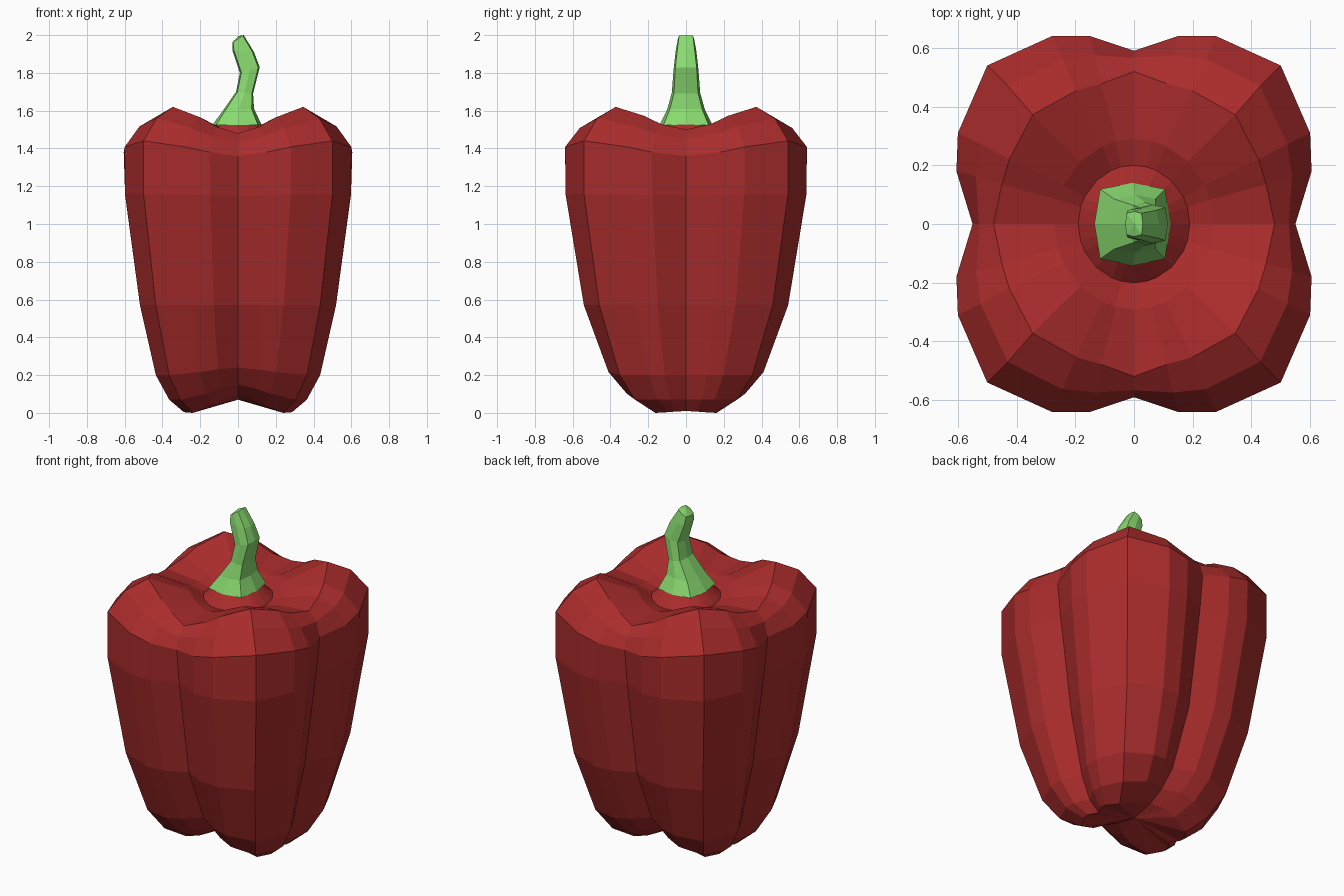
import bpy, math

if "Cube" in bpy.data.objects:
    bpy.data.objects.remove(bpy.data.objects["Cube"])


def make(name, rings, caps, color):
    """Skin a stack of equal-length vertex rings; caps are apex points (bottom, top)."""
    n = len(rings[0])
    verts = [p for r in rings for p in r] + list(caps)
    faces = []
    for k in range(len(rings) - 1):
        for i in range(n):
            j = (i + 1) % n
            faces.append((k * n + i, k * n + j, (k + 1) * n + j, (k + 1) * n + i))
    lo, hi, last = len(verts) - 2, len(verts) - 1, (len(rings) - 1) * n
    for i in range(n):
        j = (i + 1) % n
        faces.append((lo, j, i))
        faces.append((hi, last + i, last + j))
    me = bpy.data.meshes.new(name)
    me.from_pydata(verts, [], faces)
    mat = bpy.data.materials.new(name + "_colour")
    mat.diffuse_color = color
    mat.use_nodes = True
    mat.node_tree.nodes["Principled BSDF"].inputs["Base Color"].default_value = mat.diffuse_color
    me.materials.append(mat)
    ob = bpy.data.objects.new(name, me)
    bpy.context.collection.objects.link(ob)
    return ob


# Four-lobed outline: one quadrant, mirrored round
quad = [(.55, 0), (.605, .18), (.6, .31), (.5, .54), (.28, .64), (.15, .64), (0, .59)]
valley = [1, .3, .1, 0, .1, .3, 1]      # how much each point belongs to a groove
dip = [1, .75, .4, 0, .4, .75, 1]       # how much each point follows the groove height
outline = []
for q in range(4):
    sx, sy = [(1, 1), (-1, 1), (-1, -1), (1, -1)][q]
    idx = range(0, 6) if q % 2 == 0 else range(6, 0, -1)
    outline += [(quad[i][0] * sx, quad[i][1] * sy, valley[i], dip[i], i < 3) for i in idx]

# scale x, scale y, groove scale x, groove scale y, lobe z, side groove z, front groove z, roundness
levels = [
    (.48, .30, .46, .24, .00, .01, .10, 0),
    (.61, .50, .58, .40, .07, .07, .15, 0),
    (.73, .65, .68, .56, .20, .20, .24, 0),
    (.87, .85, .82, .80, .57, .57, .57, 0),
    (1.0, 1.0, .96, .96, 1.16, 1.15, 1.15, 0),
    (1.0, 1.0, 1.0, 1.0, 1.44, 1.36, 1.36, 0),
    (.86, .87, .96, .96, 1.56, 1.45, 1.43, 0),
    (.69, .69, .87, .88, 1.62, 1.50, 1.48, 0),
    (.27, .29, .27, .29, 1.53, 1.48, 1.48, 1),
    (.19, .20, .19, .20, 1.47, 1.46, 1.46, 1),
    (.12, .13, .12, .13, 1.53, 1.53, 1.53, 1),
]
rings = []
for sx, sy, gx, gy, z, zs, zf, rnd in levels:
    ring = []
    for x, y, v, d, side in outline:
        if rnd:
            h = math.hypot(x, y)
            x, y = x / h, y / h
        g = zs if side else zf
        ring.append((x * (sx + (gx - sx) * v), y * (sy + (gy - sy) * v), z + (g - z) * d))
    rings.append(ring)
make("pepper_body", rings, [(0, 0, .07), (0, 0, 1.53)], (.4, .025, .025, 1))

# Bent stem: left x,z / right x,z / half depth
section = [(1, 0), (.85, .85), (0, 1), (-.85, .85), (-1, 0), (-.85, -.85), (0, -1), (.85, -.85)]
path = [
    (-.135, 1.525, .125, 1.525, .14),
    (-.08, 1.60, .085, 1.61, .10),
    (-.01, 1.70, .08, 1.69, .075),
    (.01, 1.80, .115, 1.83, .066),
    (-.03, 1.92, .085, 1.91, .055),
    (-.03, 1.96, .03, 2.00, .043),
]
stem = []
for xl, zl, xr, zr, hy in path:
    stem.append([((xl + xr) / 2 + u * (xr - xl) / 2, w * hy, (zl + zr) / 2 + u * (zr - zl) / 2)
                 for u, w in section])
make("stem", stem, [(0, 0, 1.525), (.002, 0, 1.995)], (.25, .7, .16, 1))
